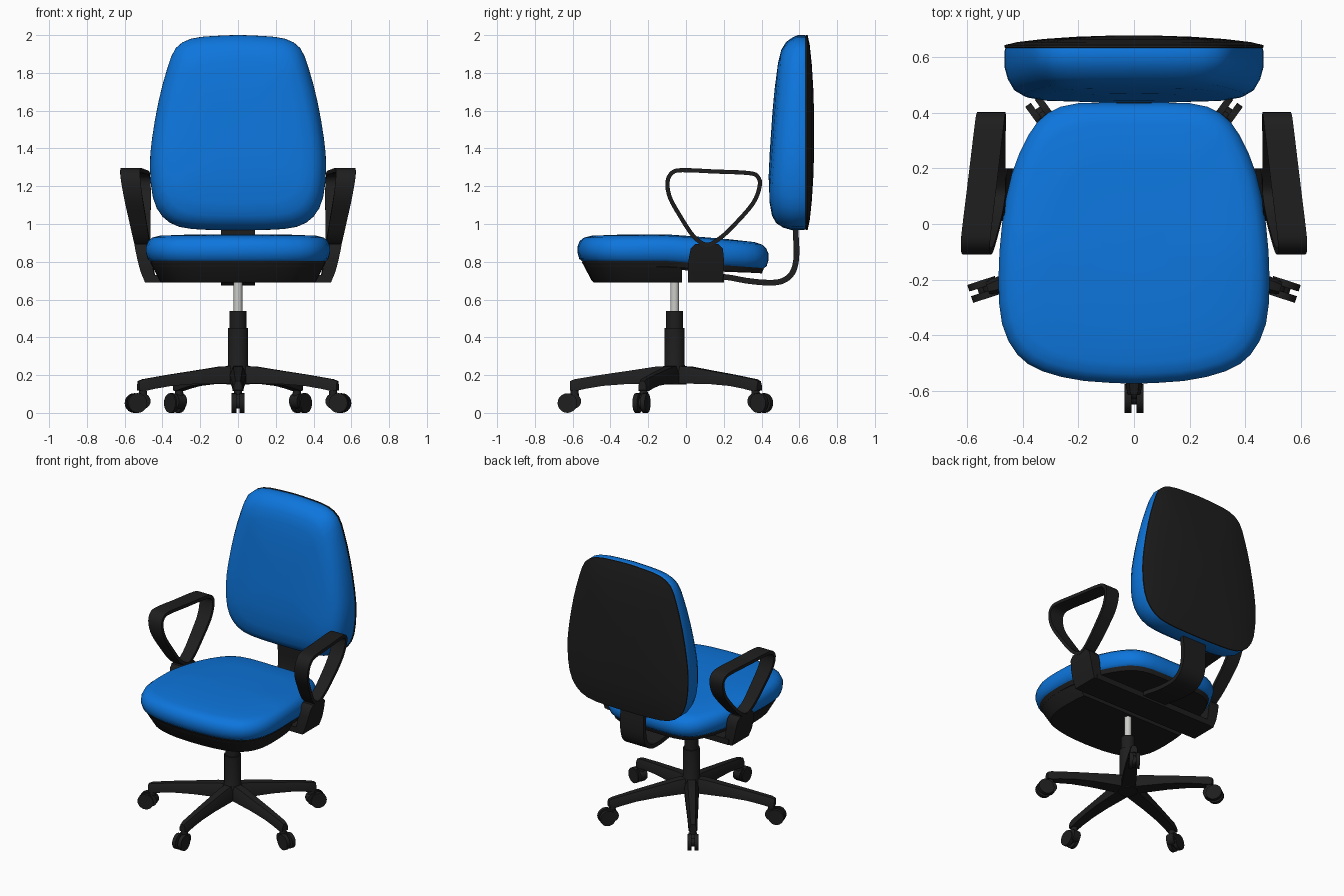
import bpy, bmesh, math
from mathutils import Vector, Matrix

cube = bpy.data.objects.get("Cube")
if cube:
    bpy.data.objects.remove(cube, do_unlink=True)


def material(name, rgb, rough):
    m = bpy.data.materials.new(name)
    m.use_nodes = True
    m.diffuse_color = (*rgb, 1)
    b = m.node_tree.nodes["Principled BSDF"]
    b.inputs["Base Color"].default_value = (*rgb, 1)
    b.inputs["Roughness"].default_value = rough
    return m


BLUE = material("blue fabric", (0.004, 0.18, 0.72), 0.8)
BLACK = material("black plastic", (0.013, 0.013, 0.013), 0.6)
STEEL = material("light steel", (0.6, 0.6, 0.58), 0.3)


def finish(name, bm, mat, angle=40):
    bmesh.ops.recalc_face_normals(bm, faces=bm.faces[:])
    me = bpy.data.meshes.new(name)
    bm.to_mesh(me)
    bm.free()
    me.materials.append(mat)
    ob = bpy.data.objects.new(name, me)
    bpy.context.collection.objects.link(ob)
    bpy.ops.object.select_all(action='DESELECT')
    ob.select_set(True)
    bpy.context.view_layer.objects.active = ob
    bpy.ops.object.shade_smooth_by_angle(angle=math.radians(angle))
    return ob


def skin(rings, closed=False):
    """Bridge equal rings of points with quads, capping the ends if open."""
    bm = bmesh.new()
    vs = [[bm.verts.new(p) for p in r] for r in rings]
    n = len(vs[0])
    for i in range(len(vs) if closed else len(vs) - 1):
        a, b = vs[i], vs[(i + 1) % len(vs)]
        for j in range(n):
            k = (j + 1) % n
            bm.faces.new((a[j], a[k], b[k], b[j]))
    if not closed:
        bm.faces.new(vs[0])
        bm.faces.new(vs[-1])
    return bm


def spline(pts, steps=4, closed=False):
    """Catmull-Rom curve through 2D points."""
    n, out = len(pts), []
    get = lambda i: Vector(pts[i % n] if closed else pts[min(max(i, 0), n - 1)])
    for i in range(n if closed else n - 1):
        a, b, c, d = (get(i + k) for k in (-1, 0, 1, 2))
        for s in range(steps):
            t = s / steps
            out.append(0.5 * (2 * b + (c - a) * t + (2 * a - 5 * b + 4 * c - d) * t * t
                              + (3 * b - a - 3 * c + d) * t ** 3))
    return out if closed else out + [get(n - 1)]


def mirrored(half):
    """Full outline from (half width, length position) points."""
    half = spline(half, 2)
    return [(w, v) for w, v in half] + [(-w, v) for w, v in half[-2:0:-1]]


def pad(outline, centre, rings, place):
    """Cushion-like skin: outline scaled about its centre at several depths."""
    return skin([[place(w * s, centre + (v - centre) * s, d) for w, v in outline]
                 for s, d in rings])


def ribbon(name, pts, thick, x_span, closed=False, steps=4):
    """Flat band following a side-view path; x_span gives its two x edges."""
    path, rings = spline(pts, steps, closed), []
    n = len(path)
    for i, p in enumerate(path):
        a = path[(i - 1) % n] if closed or i else p
        b = path[(i + 1) % n] if closed or i < n - 1 else p
        t = (b - a).normalized()
        o = Vector((-t.y, t.x)) * thick / 2
        lo, hi = x_span(p.x, p.y)
        q, r = p + o, p - o
        rings.append([(lo, *q), (hi, *q), (hi, *r), (lo, *r)])
    return finish(name, skin(rings, closed), BLACK)


def box(name, lo, hi):
    bm = bmesh.new()
    bmesh.ops.create_cube(bm, size=1)
    for v in bm.verts:
        v.co = [(l + h) / 2 + c * (h - l) for l, h, c in zip(lo, hi, v.co)]
    return finish(name, bm, BLACK)


def lathe(name, profile, mat, centre, segs=24):
    rings = [[(centre[0] + r * math.cos(a), centre[1] + r * math.sin(a), z)
              for a in (math.tau * i / segs for i in range(segs))] for r, z in profile]
    return finish(name, skin(rings), mat)


# Seat cushion, dipping slightly toward the rear
seat = mirrored([(0, .435), (.2, .435), (.31, .40), (.38, .32), (.44, .18), (.475, 0),
                 (.488, -.2), (.475, -.36), (.42, -.47), (.33, -.53), (.18, -.565), (0, -.575)])
SEAT_Y = -0.07


def seat_place(w, v, d):
    return (w, v, d - 0.04 * max(0, (v + 0.1) / 0.55))


finish("seat_cushion", pad(seat, SEAT_Y, [
    (.93, .795), (.98, .815), (1, .85), (1, .88), (.975, .91), (.93, .928),
    (.85, .938), (.6, .943), (.25, .945)], seat_place), BLUE, 70)

# Seat underside: thin plate, with a deeper tub under the front part
finish("seat_plate", pad(seat, SEAT_Y, [(.96, .815), (.93, .775)], seat_place), BLACK)
tub = pad(seat, SEAT_Y, [(.955, .80), (.85, .70), (.83, .69)], lambda w, v, d: (w, v, d))
bmesh.ops.bisect_plane(tub, geom=tub.verts[:] + tub.edges[:] + tub.faces[:],
                       plane_co=(0, -.02, 0), plane_no=(0, 1, 0), clear_outer=True)
bmesh.ops.holes_fill(tub, edges=[e for e in tub.edges if e.is_boundary])
finish("seat_tub", tub, BLACK)

# Backrest cushion and rear shell
back = mirrored([(0, 2.0), (.13, 1.995), (.25, 1.98), (.33, 1.93), (.375, 1.82), (.42, 1.65),
                 (.455, 1.45), (.466, 1.3), (.45, 1.14), (.40, 1.04), (.31, .985), (.17, .97),
                 (0, .968)])
BACK_Z = 1.48


def back_place(w, v, d):
    lean = 0.068 * max(0, v - 1.2) * min(1, (0.64 - d) / 0.14)
    return (w, d + max(0, lean), v)


finish("backrest_cushion", pad(back, BACK_Z, [
    (.99, .64), (1, .62), (1, .56), (.975, .515), (.93, .478), (.85, .455),
    (.72, .443), (.45, .434), (.2, .431)], back_place), BLUE, 70)
finish("backrest_shell", pad(back, BACK_Z, [
    (.99, .632), (1.001, .636), (1, .644), (.9, .655), (.7, .666), (.45, .674), (.2, .678)],
    lambda w, v, d: (w, d, v)), BLACK, 50)

# Curved strip joining the seat to the backrest
ribbon("back_support", [(.02, .725), (.2, .72), (.32, .70), (.42, .69), (.5, .695), (.555, .73),
                        (.58, .79), (.585, .87), (.58, .97), (.58, 1.15)],
       .03, lambda y, z: (-.09, .09))
box("cross_bar", (-.47, .01, .69), (.47, .2, .73))


# Armrests: splayed closed loop standing on a bracket
def arm_span(side):
    def span(y, z):
        t = max(0, (z - .69) / .6) ** .7
        c = .462 + t * (.085 - .118 * (y - .15))
        h = .03 + .023 * t
        return side * (c - h), side * (c + h)
    return span


LOOP = [(.11, .89), (.04, .935), (-.03, 1.04), (-.085, 1.14), (-.098, 1.22), (-.075, 1.27),
        (-.02, 1.285), (.15, 1.278), (.33, 1.27), (.38, 1.25), (.39, 1.2), (.355, 1.11),
        (.26, 1.0), (.18, .925)]
for side, label in ((1, "left"), (-1, "right")):
    span = arm_span(side)
    ribbon(label + "_armrest_loop", LOOP, .022, span, True)
    rings = []
    for z, y0, y1 in ((.69, .01, .195), (.75, .01, .2), (.82, .015, .2), (.87, .025, .195),
                      (.895, .05, .17)):
        (a, b), (c, d) = span(y0, z), span(y1, z)
        rings.append([(a, y0, z), (b, y0, z), (d, y1, z), (c, y1, z)])
    finish(label + "_armrest_bracket", skin(rings), BLACK)

# Central column
HUB = (0, -0.06)
lathe("gas_rod", [(.023, .5), (.023, .7)], STEEL, HUB)
lathe("column", [(.062, .15), (.066, .22), (.053, .255), (.053, .45), (.045, .45), (.045, .54)],
      BLACK, HUB)

# Five-spoke base with twin-wheel casters
SPOKE = [(0, .045, .25, .155), (.1, .045, .245, .155), (.25, .04, .222, .153),
         (.38, .034, .203, .143), (.47, .03, .188, .128), (.53, .028, .178, .115),
         (.555, .022, .168, .12)]


def disc(bm, r, z, radius, x0, x1, segs=20):
    m = (Matrix.Translation(((x0 + x1) / 2, r, z)) @ Matrix.Rotation(math.pi / 2, 4, 'Y'))
    bmesh.ops.create_cone(bm, cap_ends=True, segments=segs, radius1=radius, radius2=radius,
                          depth=x1 - x0, matrix=m)


for i in range(5):
    turn = Matrix.Translation((*HUB, 0)) @ Matrix.Rotation(math.pi + math.tau * i / 5, 4, 'Z')
    spoke = skin([[(-w, r, b), (w, r, b), (w, r, (t + b) / 2), (w * .55, r, t),
                   (-w * .55, r, t), (-w, r, (t + b) / 2)] for r, w, t, b in SPOKE])
    finish(f"base_spoke_{i + 1}", spoke, BLACK).matrix_world = turn

    caster = bmesh.new()
    for s in (-1, 1):
        disc(caster, .568, .052, .052, *sorted((s * .009, s * .034)))
    disc(caster, .535, .062, .04, -.026, .026)
    disc(caster, .56, .052, .03, -.012, .012)
    bmesh.ops.create_cone(caster, cap_ends=True, segments=12, radius1=.024, radius2=.02,
                          depth=.07, matrix=Matrix.Translation((0, .53, .105)))
    finish(f"caster_{i + 1}", caster, BLACK).matrix_world = turn
